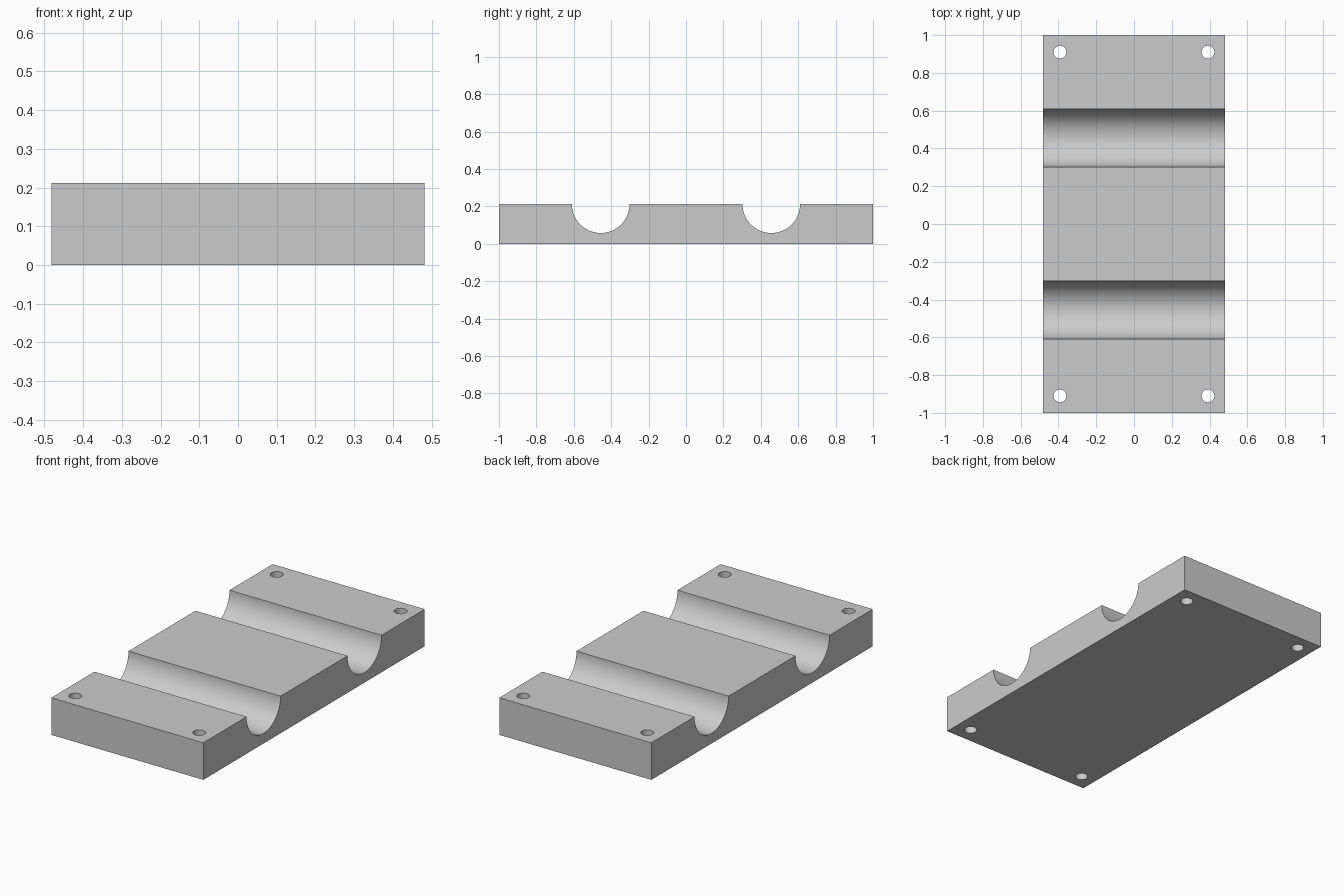
import bpy, bmesh, math

cube = bpy.data.objects.get("Cube")
if cube:
    bpy.data.objects.remove(cube, do_unlink=True)

WIDTH, LENGTH, HEIGHT = 0.962, 2.0, 0.212
GROOVE_Y, GROOVE_R, GROOVE_STEPS = 0.456, 0.154, 48
HOLE_X, HOLE_Y, HOLE_R = 0.392, 0.91, 0.034

# Plain grey material
grey = bpy.data.materials.new("grey")
grey.use_nodes = True
colour = (0.6, 0.6, 0.6, 1)
grey.diffuse_color = colour
grey.node_tree.nodes["Principled BSDF"].inputs["Base Color"].default_value = colour

# Side profile: a bar with two half-round grooves in its top
profile = [(LENGTH / 2, 0), (LENGTH / 2, HEIGHT)]
for centre in (GROOVE_Y, -GROOVE_Y):
    for i in range(GROOVE_STEPS + 1):
        a = math.pi * i / GROOVE_STEPS
        profile.append((centre + GROOVE_R * math.cos(a), HEIGHT - GROOVE_R * math.sin(a)))
profile += [(-LENGTH / 2, HEIGHT), (-LENGTH / 2, 0)]

# Extrude the profile across the width
bm = bmesh.new()
side = bm.faces.new([bm.verts.new((-WIDTH / 2, y, z)) for y, z in profile])
grown = bmesh.ops.extrude_face_region(bm, geom=[side])["geom"]
bmesh.ops.translate(bm, vec=(WIDTH, 0, 0),
                    verts=[v for v in grown if isinstance(v, bmesh.types.BMVert)])
bmesh.ops.recalc_face_normals(bm, faces=bm.faces)
mesh = bpy.data.meshes.new("grooved_block")
bm.to_mesh(mesh)
bm.free()
mesh.materials.append(grey)
block = bpy.data.objects.new("grooved_block", mesh)
bpy.context.collection.objects.link(block)
bpy.context.view_layer.objects.active = block

# Bolt holes through the four corners
for sx in (-1, 1):
    for sy in (-1, 1):
        bpy.ops.mesh.primitive_cylinder_add(
            vertices=32, radius=HOLE_R, depth=HEIGHT * 2,
            location=(sx * HOLE_X, sy * HOLE_Y, HEIGHT / 2))
        cutter = bpy.context.object
        cutter.name = "hole_cutter"
        cutter.hide_render = True
        cutter.data.materials.append(grey)
        cut = block.modifiers.new("bolt_hole", 'BOOLEAN')
        cut.operation, cut.solver, cut.object = 'DIFFERENCE', 'EXACT', cutter
        bpy.context.view_layer.objects.active = block
        bpy.ops.object.modifier_apply(modifier=cut.name)
        bpy.data.objects.remove(cutter, do_unlink=True)

# Smooth grooves and holes, crisp edges elsewhere
block.select_set(True)
bpy.ops.object.shade_smooth_by_angle(angle=math.radians(30))
